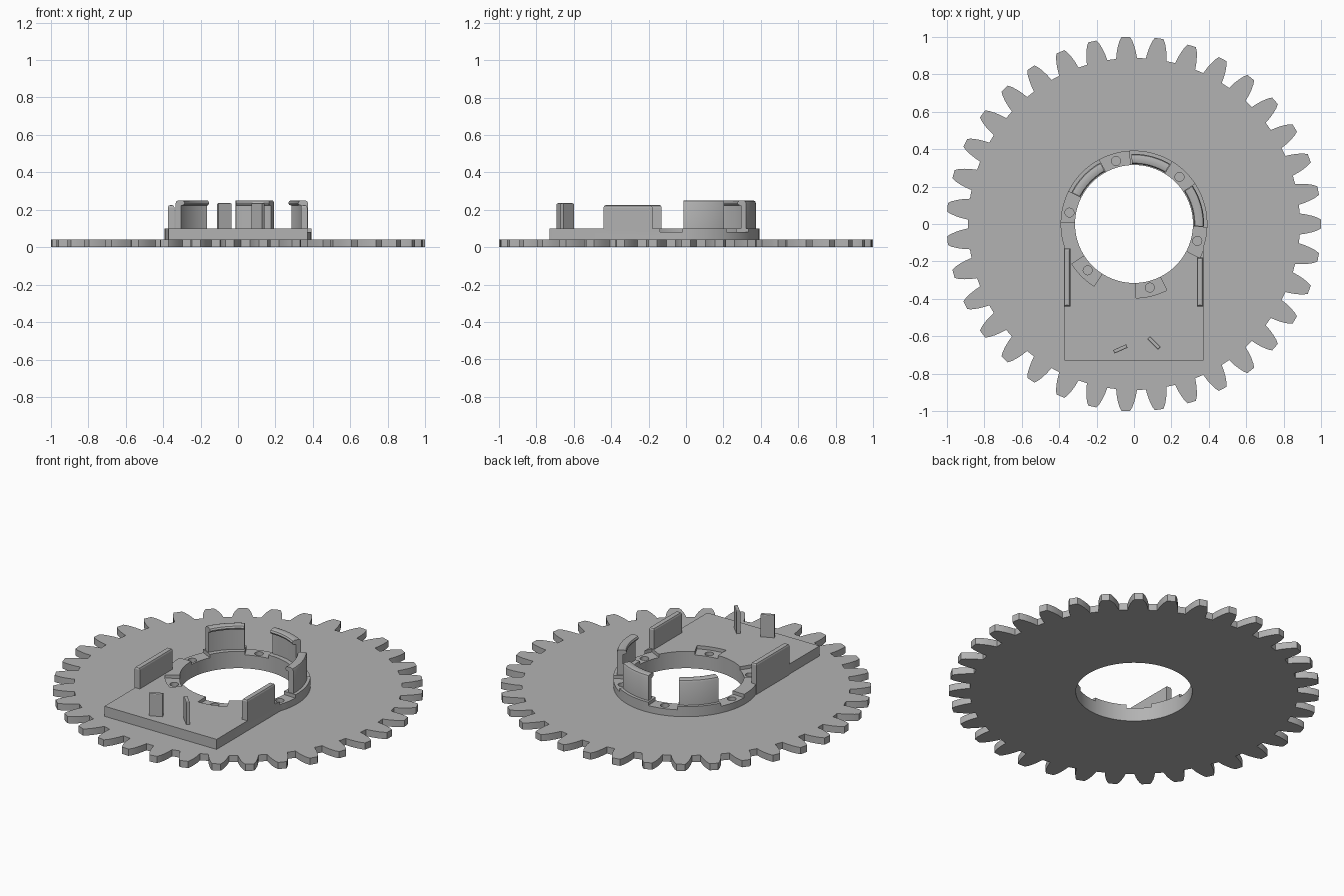
import bpy
import bmesh
from math import cos, sin, acos, pi, radians
from mathutils import Matrix

old = bpy.data.objects.get("Cube")
if old:
    bpy.data.objects.remove(old, do_unlink=True)

grey = bpy.data.materials.new("plain grey")
grey.use_nodes = True
COLOUR = (0.45, 0.45, 0.45, 1)
grey.diffuse_color = COLOUR
grey.node_tree.nodes["Principled BSDF"].inputs["Base Color"].default_value = COLOUR


def finish(bm, name):
    bmesh.ops.recalc_face_normals(bm, faces=bm.faces)
    mesh = bpy.data.meshes.new(name)
    bm.to_mesh(mesh)
    bm.free()
    mesh.materials.append(grey)
    ob = bpy.data.objects.new(name, mesh)
    bpy.context.collection.objects.link(ob)
    return ob


def prism(name, outline, z0, z1):
    """Upright solid over a flat outline."""
    bm = bmesh.new()
    face = bm.faces.new([bm.verts.new((x, y, z0)) for x, y in outline])
    top = bmesh.ops.extrude_face_region(bm, geom=[face])["geom"]
    verts = [v for v in top if isinstance(v, bmesh.types.BMVert)]
    bmesh.ops.translate(bm, verts=verts, vec=(0, 0, z1 - z0))
    return finish(bm, name)


def sweep(name, profile, a0, a1, steps=16):
    """Solid arc: a closed (radius, height) profile turned about z."""
    bm = bmesh.new()
    rings = []
    for i in range(steps + 1):
        a = radians(a0 + (a1 - a0) * i / steps)
        rings.append([bm.verts.new((r * cos(a), r * sin(a), z)) for r, z in profile])
    n = len(profile)
    for p, q in zip(rings, rings[1:]):
        for j in range(n):
            k = (j + 1) % n
            bm.faces.new((p[j], p[k], q[k], q[j]))
    bm.faces.new(rings[0])
    bm.faces.new(rings[-1])
    return finish(bm, name)


def block(name, centre, size, z0, z1, turn=0, bevel=0.0):
    """Upright plate, optionally turned and with a softened top."""
    bm = bmesh.new()
    bmesh.ops.create_cube(bm, size=1)
    bmesh.ops.scale(bm, verts=bm.verts, vec=(*size, z1 - z0))
    if bevel:
        edges = [e for e in bm.edges if all(v.co.z > 0 for v in e.verts)]
        bmesh.ops.bevel(bm, geom=edges, offset=bevel, segments=2, affect='EDGES', profile=0.5)
    bmesh.ops.transform(bm, verts=bm.verts, matrix=Matrix.Translation(
        (*centre, (z0 + z1) / 2)) @ Matrix.Rotation(radians(turn), 4, 'Z'))
    return finish(bm, name)


def circle(radius, n, x=0, y=0):
    return [(x + radius * cos(2 * pi * i / n), y + radius * sin(2 * pi * i / n)) for i in range(n)]


def cut(target, cutter):
    cutter.hide_render = True
    mod = target.modifiers.new("cut", 'BOOLEAN')
    mod.operation = 'DIFFERENCE'
    mod.solver = 'EXACT'
    mod.object = cutter
    bpy.context.view_layer.objects.active = target
    bpy.ops.object.modifier_apply(modifier=mod.name)
    bpy.data.objects.remove(cutter, do_unlink=True)


def smooth(ob):
    bpy.ops.object.select_all(action='DESELECT')
    ob.select_set(True)
    bpy.context.view_layer.objects.active = ob
    bpy.ops.object.shade_smooth_by_angle(angle=radians(25))


HOLE = 0.315
PLATE = 0.04
TOP = 0.10
RING = 0.392

# Gear wheel: rounded teeth given as (radius, half width) pairs
TEETH = 35
flank = [(0.885, 0.056), (0.92, 0.051), (0.95, 0.044), (0.98, 0.034), (1.0, 0.023)]
tooth = [(r, -w) for r, w in flank] + [(r, w) for r, w in reversed(flank)]
outline = []
for t in range(TEETH):
    a = 2 * pi * t / TEETH
    outline += [(x * cos(a) - y * sin(a), x * sin(a) + y * cos(a)) for x, y in tooth]
gear = prism("gear_wheel", outline, 0, PLATE)
cut(gear, prism("bore_cutter", circle(HOLE, 96), -0.1, 0.2))
smooth(gear)

# Raised mount: a ring that runs into a rectangular deck
start = -acos(0.37 / RING)
arc = [start + (pi - 2 * start) * i / 72 for i in range(73)]
deck = [(-0.37, -0.73), (0.37, -0.73)] + [(RING * cos(a), RING * sin(a)) for a in arc]
mount = prism("raised_mount", deck, PLATE, TOP)
cut(mount, prism("bore_cutter", circle(HOLE, 96), -0.1, 0.2))

# Six sunken pads, each with a blind screw hole
for angle in (46, 106, 166, 225, 284, 345):
    pad = [(0.29, 0.08), (0.395, 0.08), (0.395, 0.13), (0.29, 0.13)]
    cut(mount, sweep("pad_cutter", pad, angle - 12.3, angle + 12.3))
for angle in (46, 106, 166, 225, 284, 345):
    a = radians(angle + (4 if angle == 166 else 0))
    spot = circle(0.024, 20, 0.35 * cos(a), 0.35 * sin(a))
    cut(mount, prism("screw_hole_cutter", spot, 0.05, 0.15))
smooth(mount)

# Three curved snap clips with a rounded lip facing inward
clip = [(0.342, 0.08), (0.374, 0.08), (0.374, 0.235), (0.369, 0.246), (0.358, 0.25),
        (0.336, 0.25), (0.325, 0.246), (0.32, 0.236), (0.325, 0.226), (0.342, 0.222)]
for name, a0, a1 in (("right_clip", 119, 153), ("back_clip", 59, 92), ("left_clip", -2, 33)):
    smooth(sweep(name, clip, a0, a1))

# Side walls and the two turned posts on the deck
block("right_wall", (-0.357, -0.285), (0.034, 0.31), PLATE, 0.225, bevel=0.012)
block("left_wall", (0.353, -0.31), (0.034, 0.26), PLATE, 0.225, bevel=0.012)
block("right_post", (-0.073, -0.667), (0.076, 0.02), PLATE, 0.235, turn=24, bevel=0.005)
block("left_post", (0.107, -0.635), (0.08, 0.02), PLATE, 0.235, turn=-45, bevel=0.005)
